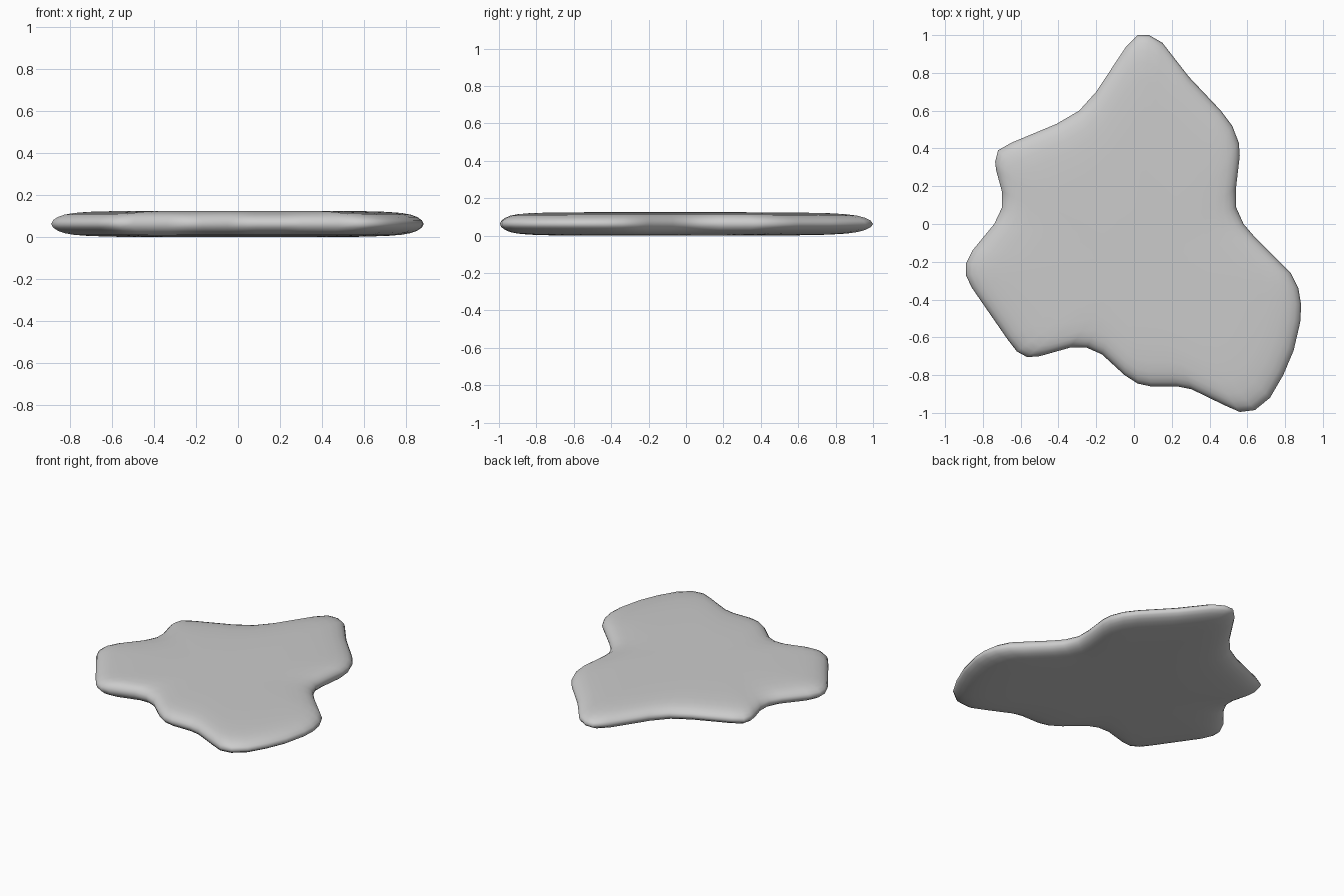
import bpy, bmesh
from mathutils import Vector

# Outline of the flat slab seen from above, clockwise from the top tip
OUTLINE = [
    (0.02, 1.0), (0.08, 1.0), (0.15, 0.96), (0.29, 0.78), (0.46, 0.60), (0.52, 0.52),
    (0.555, 0.43), (0.56, 0.36), (0.54, 0.19), (0.54, 0.09), (0.58, 0.0), (0.64, -0.07),
    (0.77, -0.20), (0.83, -0.26), (0.87, -0.34), (0.885, -0.43), (0.88, -0.52),
    (0.845, -0.67), (0.79, -0.80), (0.72, -0.92), (0.64, -0.985), (0.56, -0.995),
    (0.48, -0.96), (0.305, -0.875), (0.23, -0.86), (0.09, -0.86), (0.02, -0.845),
    (-0.05, -0.80), (-0.17, -0.69), (-0.25, -0.655), (-0.34, -0.655), (-0.50, -0.70),
    (-0.565, -0.705), (-0.62, -0.675), (-0.67, -0.61), (-0.76, -0.48), (-0.86, -0.335),
    (-0.89, -0.27), (-0.89, -0.21), (-0.855, -0.14), (-0.74, 0.0), (-0.70, 0.085),
    (-0.70, 0.175), (-0.73, 0.285), (-0.735, 0.33), (-0.72, 0.39), (-0.65, 0.43),
    (-0.41, 0.53), (-0.29, 0.60), (-0.20, 0.70), (-0.045, 0.935),
]
CENTRE = Vector((0.0, -0.2))
HALF = 0.0625
# Edge cross-section: (scale towards centre, fraction of half thickness)
PROFILE = [(0.99, 0.28), (0.965, 0.52), (0.93, 0.70), (0.88, 0.83),
           (0.80, 0.92), (0.65, 0.98), (0.40, 1.0)]

bm = bmesh.new()


def ring(scale, height):
    result = []
    for p in OUTLINE:
        q = CENTRE + (Vector(p) - CENTRE) * scale
        result.append(bm.verts.new((q.x, q.y, HALF * (1 + height))))
    return result


# Upper and lower shells share the rim loop
rim = ring(1.0, 0.0)
n = len(OUTLINE)
for side in (1, -1):
    outer = rim
    for scale, height in PROFILE:
        inner = ring(scale, height * side)
        for i in range(n):
            j = (i + 1) % n
            bm.faces.new((outer[i], outer[j], inner[j], inner[i]))
        outer = inner
    pole = bm.verts.new((CENTRE.x, CENTRE.y, HALF * (1 + side)))
    for i in range(n):
        bm.faces.new((outer[i], outer[(i + 1) % n], pole))
bmesh.ops.recalc_face_normals(bm, faces=bm.faces)

mesh = bpy.data.meshes.new("flat_slab")
bm.to_mesh(mesh)
bm.free()
mesh.shade_smooth()
slab = bpy.data.objects.new("flat_slab", mesh)
bpy.context.collection.objects.link(slab)
